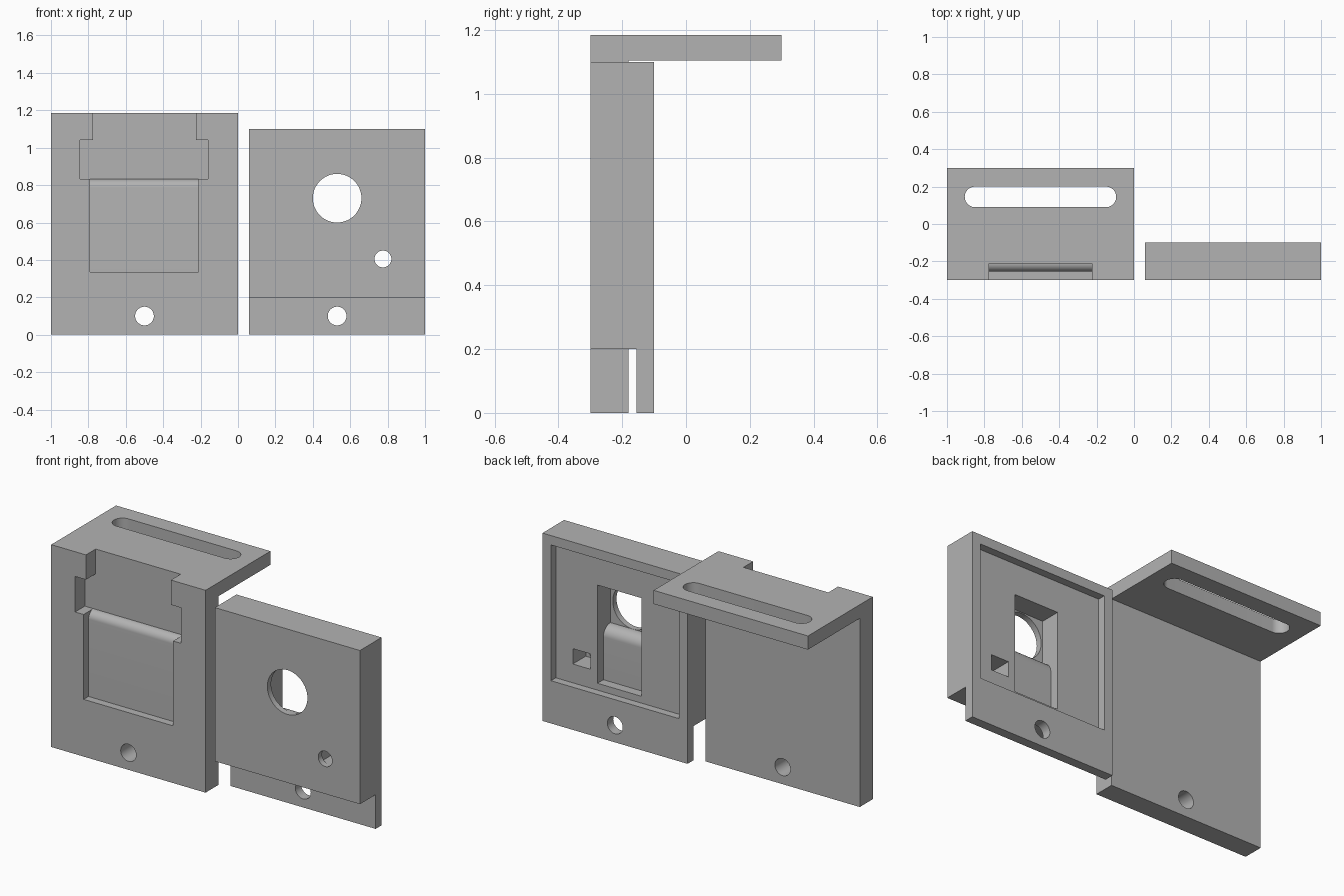
import bpy, bmesh
from math import pi, sin, cos, radians
from mathutils import Vector

cube = bpy.data.objects.get("Cube")
if cube:
    bpy.data.objects.remove(cube, do_unlink=True)

grey = bpy.data.materials.new("plain_grey")
GREY = (0.45, 0.45, 0.45, 1)
grey.use_nodes = True
grey.diffuse_color = GREY
grey.node_tree.nodes["Principled BSDF"].inputs["Base Color"].default_value = GREY


def prism(name, outline, axis, lo, hi):
    """Extrude a 2D outline along an axis; outline uses the other two axes in order."""
    bm = bmesh.new()
    verts = []
    for p in outline:
        co = list(p)
        co.insert(axis, lo)
        verts.append(bm.verts.new(co))
    face = bm.faces.new(verts)
    ext = bmesh.ops.extrude_face_region(bm, geom=[face])
    step = Vector((0, 0, 0))
    step[axis] = hi - lo
    moved = [g for g in ext["geom"] if isinstance(g, bmesh.types.BMVert)]
    bmesh.ops.translate(bm, verts=moved, vec=step)
    bmesh.ops.recalc_face_normals(bm, faces=bm.faces)
    mesh = bpy.data.meshes.new(name)
    bm.to_mesh(mesh)
    bm.free()
    mesh.materials.append(grey)
    obj = bpy.data.objects.new(name, mesh)
    bpy.context.collection.objects.link(obj)
    return obj


def arc(cx, cy, r, start, end, n):
    return [(cx + r * cos(start + (end - start) * i / n),
             cy + r * sin(start + (end - start) * i / n)) for i in range(n + 1)]


def rect(a0, a1, b0, b1):
    return [(a0, b0), (a1, b0), (a1, b1), (a0, b1)]


def bore(x, z, r):
    return prism("bore_cutter", arc(x, z, r, 0, 2 * pi, 48)[:-1], 1, -0.5, 0.5)


def carve(body, cutters):
    for c in cutters:
        c.hide_render = True
        mod = body.modifiers.new("cut", "BOOLEAN")
        mod.operation = "DIFFERENCE"
        mod.solver = "EXACT"
        mod.object = c
    bpy.ops.object.select_all(action="DESELECT")
    body.select_set(True)
    bpy.context.view_layer.objects.active = body
    for m in list(body.modifiers):
        bpy.ops.object.modifier_apply(modifier=m.name)
    for c in cutters:
        bpy.data.objects.remove(c, do_unlink=True)
    bpy.ops.object.shade_smooth_by_angle(angle=radians(30))


# Bracket: upright plate with a shelf reaching backwards
bracket = prism("shelf_bracket", [(-0.3, 0), (-0.18, 0), (-0.18, 1.105), (0.3, 1.105),
                                  (0.3, 1.185), (-0.3, 1.185)], 0, -1, 0)
# Shallow front panel whose top edge rounds over into the deeper channel
panel = [(-0.4, 0.335), (-0.255, 0.335)]
panel += arc(-0.21, 0.787, 0.045, pi, pi / 2, 12) + [(-0.21, 0.9), (-0.4, 0.9)]
slot = arc(-0.15, 0.145, 0.055, -pi / 2, pi / 2, 20) + arc(-0.85, 0.145, 0.055, pi / 2, 1.5 * pi, 20)
carve(bracket, [
    prism("panel_cutter", panel, 0, -0.79, -0.21),
    prism("wide_channel_cutter", rect(-0.845, -0.16, 0.832, 1.04), 1, -0.4, -0.21),
    prism("top_channel_cutter", rect(-0.775, -0.225, 1.0, 1.3), 1, -0.4, -0.21),
    prism("slot_cutter", slot, 2, 1.0, 1.3),
    bore(-0.5, 0.1, 0.05),
])

# Cover block: thick upper body over a thin mounting tongue
cover = prism("cover_block", [(-0.155, 0), (-0.1, 0), (-0.1, 1.1), (-0.3, 1.1),
                              (-0.3, 0.2), (-0.155, 0.2)], 0, 0.06, 1)
# Rear window: shallow below, rounding over into a deep pocket behind the big hole
window = [(0, 0.29), (-0.2, 0.29)]
window += arc(-0.26, 0.54, 0.06, 0, pi / 2, 12) + [(-0.265, 0.6), (-0.265, 0.865), (0, 0.865)]
carve(cover, [
    prism("rear_recess_cutter", rect(0.115, 0.945, 0.25, 1.045), 1, -0.145, 0),
    prism("window_cutter", window, 0, 0.39, 0.675),
    prism("pocket_cutter", rect(0.72, 0.835, 0.36, 0.45), 1, -0.265, 0),
    bore(0.53, 0.73, 0.13),
    bore(0.775, 0.405, 0.045),
    bore(0.53, 0.1, 0.05),
])
